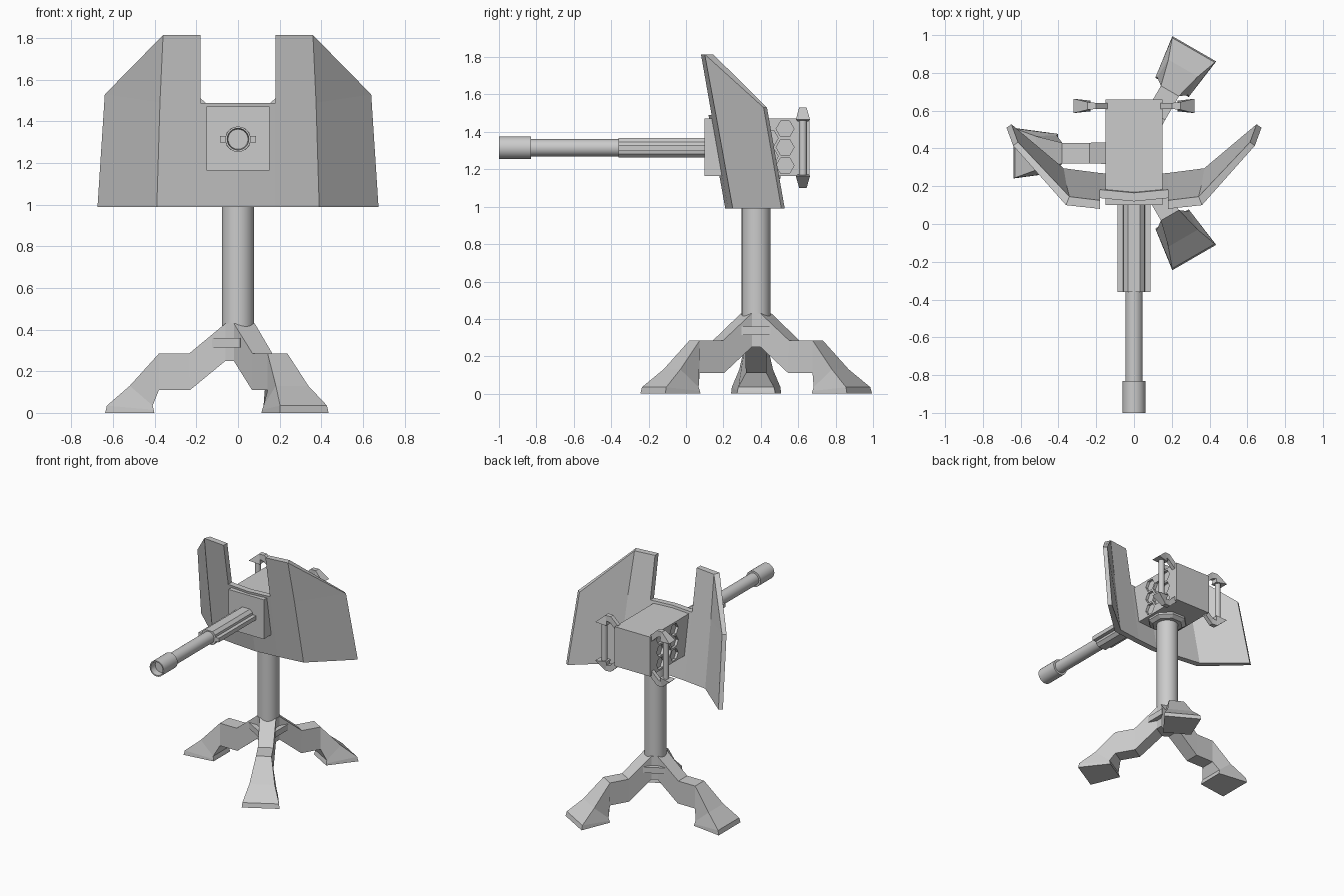
import bpy, bmesh
from math import sin, cos, pi, radians
from mathutils import Matrix, Vector

if "Cube" in bpy.data.objects:
    bpy.data.objects.remove(bpy.data.objects["Cube"])

CY = 0.375   # y of the column axis
GZ = 1.315   # height of the gun axis


def make(name, verts, faces, smooth=False):
    me = bpy.data.meshes.new(name)
    bm = bmesh.new()
    vs = [bm.verts.new(v) for v in verts]
    for f in faces:
        bm.faces.new([vs[i] for i in f])
    bmesh.ops.recalc_face_normals(bm, faces=bm.faces)
    bm.to_mesh(me)
    bm.free()
    ob = bpy.data.objects.new(name, me)
    bpy.context.collection.objects.link(ob)
    if smooth:
        bpy.ops.object.select_all(action='DESELECT')
        ob.select_set(True)
        bpy.context.view_layer.objects.active = ob
        bpy.ops.object.shade_smooth_by_angle(angle=radians(35))
    return ob


def loft(name, rings, smooth=False):
    """Skin equal-sized rings and cap both ends."""
    n = len(rings[0])
    verts = [v for r in rings for v in r]
    faces = [(k * n + i, k * n + (i + 1) % n, (k + 1) * n + (i + 1) % n, (k + 1) * n + i)
             for k in range(len(rings) - 1) for i in range(n)]
    faces += [tuple(range(n)), tuple(range(len(verts) - n, len(verts)))]
    return make(name, verts, faces, smooth)


def box(name, x, y, z):
    return loft(name, [[(a, y[0], c), (a, y[1], c), (a, y[1], d), (a, y[0], d)]
                       for a in x for c, d in [z]])


def post(name, x, y, profile, n, smooth=True, turn=0):
    """Vertical lathe: profile is (radius, z)."""
    return loft(name, [[(x + r * cos(turn + 2 * pi * i / n), y + r * sin(turn + 2 * pi * i / n), z)
                        for i in range(n)] for r, z in profile], smooth)


def strut(name, sections, matrix):
    """Beam lofted from (top r, top z, half width, bottom r, bottom z, half width)."""
    ob = loft(name, [[(a, -w, b), (a, w, b), (c, v, d), (c, -v, d)]
                     for a, b, w, c, d, v in sections])
    ob.data.transform(matrix)
    if matrix.determinant() < 0:
        ob.data.flip_normals()
    return ob


# Tripod legs with flared feet, and the plates between them
leg = [(.06, .43, .058, .06, .25, .058), (.235, .285, .055, .23, .11, .055),
       (.38, .285, .055, .38, .11, .055), (.52, .13, .09, .41, .035, .095),
       (.63, .035, .13, .405, .015, .1), (.638, 0, .134, .402, 0, .102)]
for i in range(3):
    a = radians(60 + 120 * i)
    place = Matrix.Translation((0, CY, 0)) @ Matrix.Rotation(a, 4, 'Z')
    strut("tripod_leg", leg, place)
    plate = box("hub_plate", (.07, .115), (-.078, .078), (.315, .36))
    plate.data.transform(Matrix.Translation((0, CY, 0)) @ Matrix.Rotation(a + pi / 3, 4, 'Z'))

# Hub and column
angles = [radians(60 + 120 * i + s) for i in range(3) for s in (-44, 44)]
loft("tripod_hub", [[(.083 * cos(a), CY + .083 * sin(a), z) for a in angles] for z in (.25, .43)])
post("column", 0, CY, [(.078, .41), (.078, 1.15)], 24)
post("column_collar", 0, CY, [(.11, 1.13), (.14, 1.15), (.14, 1.175)], 8, False, pi / 8)

# Receiver box with hexagonal recesses on both sides
receiver = box("receiver", (-.152, .152), (.10, .66), (1.165, 1.472))
hv, hf = [], []
for s in (-1, 1):
    for y, heights in ((.36, (1.22, 1.318, 1.416)), (.445, (1.269, 1.367)), (.53, (1.22, 1.318, 1.416))):
        for z in heights:
            b = len(hv)
            hv += [(s * x, y + .048 * cos(pi * i / 3), z + .048 * sin(pi * i / 3))
                   for x in (.132, .18) for i in range(6)]
            hf += [tuple(b + i for i in range(6)), tuple(b + 6 + i for i in range(6))]
            hf += [(b + i, b + (i + 1) % 6, b + 6 + (i + 1) % 6, b + 6 + i) for i in range(6)]
cutter = make("hex_cutter", hv, hf)
cutter.hide_render = True
cutter.hide_set(True)
cut = receiver.modifiers.new("hex_recesses", 'BOOLEAN')
cut.operation = 'DIFFERENCE'
cut.solver = 'EXACT'
cut.object = cutter

# Barrel with hollow muzzle, lathed along y
profile = [(.046, .12), (.046, -.83), (.061, -.83), (.061, -1.0), (.052, -1.0), (.048, -.95)]
loft("barrel", [[(r * cos(2 * pi * i / 24), y, GZ + r * sin(2 * pi * i / 24)) for i in range(24)]
                for r, y in profile], True)

# Barrel sleeve with side fins
quarter = [(.087, .016), (.058, .016), (.055, .032), (.033, .053)]
half = quarter + [(-x, z) for x, z in reversed(quarter)]
section = half + [(x, -z) for x, z in reversed(half)]
loft("barrel_sleeve", [[(x, y, GZ + z) for x, z in section] for y in (-.36, .12)])

# Grips: flared brackets above and below, round bar between
bracket = [(.14, 1.475, .015, .14, 1.42, .015), (.20, 1.53, .016, .205, 1.48, .016),
           (.245, 1.53, .02, .235, 1.49, .02), (.32, 1.465, .038, .23, 1.455, .028)]
for s in (-1, 1):
    for up in (1, -1):
        m = (Matrix.Translation((0, .625, GZ)) @ Matrix.Diagonal((s, 1, up, 1))
             @ Matrix.Translation((0, 0, -GZ)))
        strut("grip_bracket", bracket, m)
    post("grip_bar", s * .265, .625, [(.021, 1.16), (.021, 1.47)], 12)

# Shield: folded plate, columns of (bottom, top) front points from centre to right edge
right = [((0, .21, .99), (0, .12, 1.49)),
         ((.18, .225, .99), (.18, .137, 1.49)),
         ((.39, .25, .99), (.375, .16, 1.49), (.36, .10, 1.815)),
         ((.675, .51, .99), (.64, .415, 1.53))]
shift = [(0, .045), (0, .045), (-.018, .045), (-.026, .018)]
for s, side in ((1, "right"), (-1, "left")):
    front = [p for col in right for p in col] + [(.18, .08, 1.815)]
    sh = [d for col, d in zip(right, shift) for _ in col] + [(0, .045)]
    verts = [(s * x, y, z) for x, y, z in front]
    verts += [(s * (x + d[0]), y + d[1], z) for (x, y, z), d in zip(front, sh)]
    n = len(front)
    sheet = [(0, 2, 3, 1), (2, 4, 5, 3), (3, 5, 6, 9), (4, 7, 8, 5), (5, 8, 6)]
    rim = [0, 2, 4, 7, 8, 6, 9, 3, 1]
    faces = sheet + [tuple(i + n for i in f) for f in sheet]
    faces += [(a, b, b + n, a + n) for a, b in zip(rim, rim[1:])]
    faces.append((1, 0, n, n + 1))
    make("shield_" + side, verts, faces)
